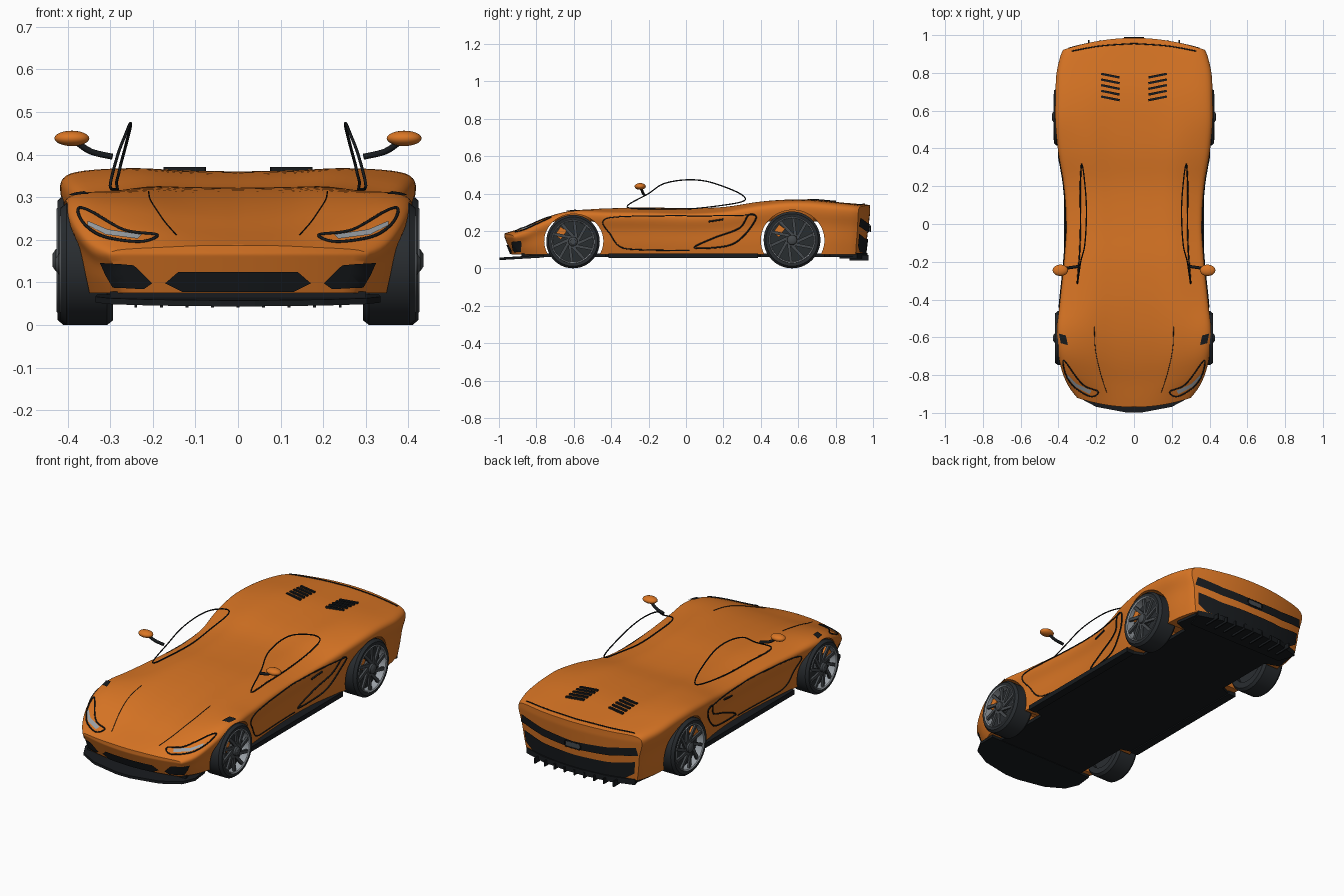
import bpy, bmesh, math
from mathutils import Vector, Matrix
from mathutils.bvhtree import BVHTree

if "Cube" in bpy.data.objects:
    bpy.data.objects.remove(bpy.data.objects["Cube"])


def material(name, *rgb):
    m = bpy.data.materials.new(name)
    m.use_nodes = True
    m.diffuse_color = (*rgb, 1)
    m.node_tree.nodes["Principled BSDF"].inputs["Base Color"].default_value = (*rgb, 1)
    return m


ORANGE = material("orange paint", 0.70, 0.18, 0.018)
BLACK = material("black trim", 0.009, 0.011, 0.013)
RUBBER = material("tyre rubber", 0.022, 0.026, 0.03)
GREY = material("wheel grey", 0.06, 0.068, 0.075)
SILVER = material("light silver", 0.33, 0.36, 0.39)


def activate(ob):
    bpy.ops.object.select_all(action="DESELECT")
    ob.select_set(True)
    bpy.context.view_layer.objects.active = ob


def finish(bm, name, mat, recalc=True, smooth=True):
    if recalc:
        bmesh.ops.recalc_face_normals(bm, faces=bm.faces[:])
    me = bpy.data.meshes.new(name)
    bm.to_mesh(me)
    ob = bpy.data.objects.new(name, me)
    bpy.context.collection.objects.link(ob)
    me.materials.append(mat)
    if smooth:
        activate(ob)
        bpy.ops.object.shade_smooth_by_angle(angle=math.radians(35))
    return ob


def spline(points, steps, closed=False):
    """Smooth curve through points of any dimension."""
    p = [Vector(q) for q in points]
    n = len(p)
    get = (lambda i: p[i % n]) if closed else (lambda i: p[max(0, min(n - 1, i))])
    out = []
    for i in range(n if closed else n - 1):
        a, b, c, d = (get(i + k) for k in (-1, 0, 1, 2))
        for j in range(steps):
            t = j / steps
            out.append(b + (c - a) * (t / 2) + (a * 2 - b * 5 + c * 4 - d) * (t * t / 2)
                       + (b * 3 - a - c * 3 + d) * (t ** 3 / 2))
    return out if closed else out + [p[-1]]


def box(name, loc, size, mat, rot=None):
    bm = bmesh.new()
    m = Matrix.Translation(loc) @ (rot or Matrix()) @ Matrix.Diagonal((*size, 1))
    bmesh.ops.create_cube(bm, size=1, matrix=m)
    return finish(bm, name, mat, smooth=False)


def prism(name, half, z0, z1, mat, slope=0):
    """Mirrored outline in plan, given height and a slope along y."""
    bm = bmesh.new()
    outline = half + [(-x, y) for x, y in reversed(half)]
    face = bm.faces.new([bm.verts.new((x, y, z0 + slope * (y - half[-1][1]))) for x, y in outline])
    top = bmesh.ops.extrude_face_region(bm, geom=[face])["geom"]
    for v in top:
        if isinstance(v, bmesh.types.BMVert):
            v.co.z += z1 - z0
    return finish(bm, name, mat, smooth=False)


def lathe(name, profile, centre, mat, side=1, shape=lambda v: v, sides=40, smooth=True):
    """Closed profile of (x, radius) turned about the x axis."""
    bm = bmesh.new()
    rings = []
    for k in range(sides):
        a = math.tau * k / sides
        rings.append([bm.verts.new(Vector(centre) + shape(
            Vector((x * side, r * math.cos(a), r * math.sin(a))))) for x, r in profile])
    for k in range(sides):
        a, b = rings[k - 1], rings[k]
        for i in range(len(profile)):
            bm.faces.new((a[i - 1], a[i], b[i], b[i - 1]))
    bmesh.ops.remove_doubles(bm, verts=bm.verts[:], dist=1e-5)
    return finish(bm, name, mat, smooth=smooth)


def tube(name, points, radius, mat, closed=False):
    cu = bpy.data.curves.new(name, "CURVE")
    cu.dimensions = "3D"
    cu.bevel_depth, cu.bevel_resolution, cu.use_fill_caps = radius, 1, True
    sp = cu.splines.new("POLY")
    sp.points.add(len(points) - 1)
    for q, p in zip(sp.points, points):
        q.co = (*p, 1)
    sp.use_cyclic_u = closed
    cu.materials.append(mat)
    ob = bpy.data.objects.new(name, cu)
    bpy.context.collection.objects.link(ob)
    activate(ob)
    bpy.ops.object.convert(target="MESH")


# Body shell: stations of (y, half width, centre height, shoulder height)
BOTTOM = 0.075
STATIONS = [(-.97, .30, .187, .178), (-.92, .345, .202, .202), (-.84, .38, .225, .247),
            (-.72, .402, .262, .292), (-.58, .408, .292, .311), (-.40, .39, .313, .307),
            (-.2, .37, .322, .305), (0, .36, .318, .30), (.2, .37, .322, .31),
            (.38, .40, .345, .342), (.55, .415, .357, .36), (.7, .415, .36, .36),
            (.85, .41, .35, .348), (.95, .39, .342, .338), (.985, .375, .338, .332)]


def end_amount(y):
    return max(0, min(1, (abs(y) - .45) / .52))


def place(y, x, z):
    """Bow the ends in plan and tuck them in below."""
    e = end_amount(y)
    if y < 0:
        return Vector((x, y + e * (.55 * x * x + .4 * max(0, .165 - z)), z))
    return Vector((x, y - e * (.45 * x * x + .12 * max(0, .3 - z)), z))


def section(y, w, zc, zs):
    h, hump = zs - BOTTOM, .011 * (1 - end_amount(y))
    ctrl = [(0, zc), (.3, zc + .1 * (zs - zc) + .3 * hump), (.58, (zc + zs) / 2 + hump),
            (.87, zs), (.985, zs - .06 * h), (1, zs - .2 * h), (.955, zs - .45 * h),
            (.93, zs - .75 * h), (.9, BOTTOM)]
    return [(q.x * w, q.y) for q in spline(ctrl, 4)] + [(0, BOTTOM)]


bm = bmesh.new()
stations = [(s[0], section(*s)) for s in spline(STATIONS, 4)]


def skin(rows):
    grid = [[bm.verts.new(p) for p in row] for row in rows]
    for a, b in zip(grid, grid[1:]):
        for i in range(len(a) - 1):
            bm.faces.new((a[i], a[i + 1], b[i + 1], b[i]))


skin([[place(y, x, z) for x, z in sec] for y, sec in stations])
for y, sec in (stations[0], stations[-1]):
    skin([[place(y, x * j / 10, z) for j in range(11)] for x, z in sec])
copy = bmesh.ops.duplicate(bm, geom=bm.faces[:] + bm.edges[:] + bm.verts[:])["geom"]
for v in copy:
    if isinstance(v, bmesh.types.BMVert):
        v.co.x *= -1
bmesh.ops.remove_doubles(bm, verts=bm.verts[:], dist=1e-5)
bmesh.ops.recalc_face_normals(bm, faces=bm.faces[:])
tree = BVHTree.FromBMesh(bm)
body = finish(bm, "body_shell", ORANGE)

# Wheel arches, joined by a lower tunnel under the bodywork
for y, z, r, squash in ((-.60, .145, .158, .92), (.57, .15, .17, .95)):
    def arch(v, z=z, squash=squash):
        top = .25 - z if abs(v.x) < .25 else 1
        return Vector((v.x, v.y, min(v.z * squash, top)))
    prof = [(-.6, 0), (-.6, r), (-.26, r), (-.24, r), (.24, r), (.26, r), (.6, r), (.6, 0)]
    cutter = lathe("arch_cutter", prof, (0, y, z), ORANGE, shape=arch, sides=64, smooth=False)
    mod = body.modifiers.new("arch", "BOOLEAN")
    mod.operation, mod.solver, mod.object = "DIFFERENCE", "EXACT", cutter
    activate(body)
    bpy.ops.object.modifier_apply(modifier=mod.name)
    bpy.data.objects.remove(cutter)
activate(body)
bpy.ops.object.shade_smooth_by_angle(angle=math.radians(35))


def cast(p, view, s=1, lift=.002):
    """Drop a flat point onto the body along a view direction."""
    a, b = p[0], p[1]
    o, d = {"side": ((s * 2, a, b), (-s, 0, 0)), "front": ((s * a, -2, b), (0, 1, 0)),
            "back": ((s * a, 2, b), (0, -1, 0)), "top": ((s * a, b, 2), (0, 0, -1))}[view]
    o, d = Vector(o), Vector(d)
    hit = tree.ray_cast(o, d)
    if hit[0] is None:
        hit = tree.find_nearest(o + d * 1.05)
    return hit[0] + hit[1] * lift, d


def seam(name, pts, view, radius=.003, closed=False, mat=BLACK, steps=8):
    for s in (1, -1):
        tube(name, [cast(q, view, s)[0] for q in spline(pts, steps, closed)], radius, mat, closed)


def plate(name, pts, view, mat, lift=.006, sides=(1, -1)):
    for s in sides:
        bm = bmesh.new()
        bm.faces.new([bm.verts.new((a, b, 0)) for a, b in pts])
        bmesh.ops.triangulate(bm, faces=bm.faces[:])
        for k in range(-25, 26):
            for n in ((1, 0, 0), (0, 1, 0)):
                bmesh.ops.bisect_plane(bm, geom=bm.faces[:] + bm.edges[:] + bm.verts[:],
                                       plane_co=Vector(n) * (k * .02 + .001), plane_no=n)
        for v in bm.verts:
            v.co, d = cast(v.co, view, s, lift)
        bm.normal_update()
        for f in bm.faces:
            if f.normal.dot(d) > 0:
                f.normal_flip()
        finish(bm, name, mat, recalc=False)


# Panel seams and side scoop outline
seam("door_seam", [(.36, .285), (.1, .28), (-.14, .28), (-.43, .265), (-.40, .175), (-.35, .115),
                   (-.25, .1), (.02, .095)], "side")
seam("side_scoop", [(.045, .11), (.22, .12), (.31, .175), (.375, .27), (.335, .285),
                    (.285, .215), (.15, .163)], "side", .004, True)
seam("door_handle", [(.12, .25), (.2, .262)], "side", .005)
seam("hood_crease", [(.21, -.54), (.205, -.66), (.18, -.78), (.145, -.89)], "top", .0015)
seam("tail_seam", [(0, .955), (.18, .942), (.33, .915)], "top", .003)

# Front openings and lights
plate("front_grille", [(-.17, .1), (-.14, .126), (.14, .126), (.17, .1), (.13, .08), (-.13, .08)],
      "front", BLACK, sides=(1,))
plate("corner_intake", [(.32, .149), (.243, .142), (.2, .1), (.22, .086), (.29, .09), (.307, .119)],
      "front", BLACK)
seam("headlight_outline", [(.375, .27), (.35, .268), (.267, .222), (.19, .21), (.23, .194),
                           (.314, .206), (.36, .236)], "front", .0035, True)
plate("headlight_strip", [(.352, .242), (.305, .222), (.225, .21), (.235, .2), (.31, .21),
                          (.352, .232)], "front", SILVER, .003)
plate("fender_vent", [(.35, -.64), (.385, -.63), (.395, -.58), (.36, -.59)], "top", BLACK)

# Tail strip, rear panel and badge
plate("tail_strip", [(0, .232), (.2, .245), (.345, .27), (.355, .225), (.2, .2), (0, .19)],
      "back", BLACK)
plate("rear_panel", [(0, .155), (.2, .16), (.335, .185), (.33, .12), (.28, .085), (0, .08)],
      "back", BLACK)
box("badge", (0, .98, .212), (.09, .012, .03), GREY)
tube("badge_rim", [(x, .987, z) for x, z in ((-.05, .212), (-.042, .228), (.042, .228), (.05, .212),
                                             (.042, .196), (-.042, .196))], .003, BLACK, True)

# Floor, splitter, sills and diffuser
prism("floor_pan", [(.30, -.88), (.27, -.76), (.27, -.43), (.345, -.41), (.33, 0), (.345, .37),
                    (.27, .4), (.27, .74), (.35, .77), (.33, .9)], .06, .079, BLACK)
prism("front_splitter", [(.04, -.998), (.2, -.968), (.3, -.915), (.335, -.85), (.33, -.76)],
      .058, .072, BLACK, .06)
prism("diffuser", [(.3, .82), (.33, .915), (.2, .955), (.05, .97)], .052, .082, BLACK)
for k in range(-4, 5):
    box("diffuser_fin", (k * .06, .925, .056), (.007, .1, .03), BLACK)

# Deck louvres, sills, window frames and mirrors on both sides
for s in (1, -1):
    box("sill", (s * .347, -.015, .067), (.045, .8, .026), BLACK)
    for k in range(5):
        box("deck_louvre", cast((.125, .665 + k * .03), "top", s)[0], (.1, .012, .012), BLACK,
            Matrix.Rotation(.2 * s, 4, "Z"))
    frame = [(.30, -.315, .328), (.282, -.2, .40), (.262, -.12, .452), (.253, 0, .473),
             (.253, .12, .463), (.265, .257, .415), (.275, .315, .378), (.28, .295, .355),
             (.285, .18, .335), (.283, .016, .318), (.288, -.15, .318)]
    tube("window_frame", spline([(s * x, y, z) for x, y, z in frame], 6, True), .0035, BLACK, True)
    tube("mirror_arm", spline([(s * .295, -.225, .395), (s * .345, -.232, .407),
                               (s * .38, -.24, .43)], 4), .008, BLACK)
    bm = bmesh.new()
    bmesh.ops.create_uvsphere(bm, u_segments=24, v_segments=12, radius=1,
                              matrix=Matrix.Translation((s * .39, -.245, .438))
                              @ Matrix.Diagonal((.041, .03, .018, 1)))
    finish(bm, "mirror", ORANGE)

# Wheels
for s in (1, -1):
    for label, x, y, r in (("front", .355, -.604, .143), ("rear", .362, .567, .152)):
        c = Vector((s * x, y, r))
        lathe(label + "_tyre", [(-.062, .7 * r), (-.062, .92 * r), (-.048, r), (.048, r),
                                (.062, .92 * r), (.06, .8 * r), (.045, .78 * r)], c, RUBBER, s)
        lathe(label + "_rim", [(.06, .81 * r), (.064, .8 * r), (.06, .765 * r), (.02, .76 * r),
                               (.02, .79 * r)], c, SILVER, s)
        lathe(label + "_disc", [(.02, 0), (.02, .78 * r), (-.03, .78 * r), (-.03, 0)], c, RUBBER, s)
        lathe(label + "_hub", [(.02, 0), (.02, .2 * r), (.066, .17 * r), (.073, .1 * r), (.073, 0)],
              c, GREY, s)
        for k in range(10):
            turn = Matrix.Rotation(math.tau * k / 10, 4, "X")
            box(label + "_spoke", c + turn @ Vector((s * .05, .012, .45 * r)),
                (.012, .016, .68 * r), GREY, turn @ Matrix.Rotation(.12, 4, "X"))
        lean = Matrix.Rotation(math.radians(55), 4, "X")
        box(label + "_caliper", c + lean @ Vector((s * .034, 0, .56 * r)), (.024, .055, .04), ORANGE, lean)
